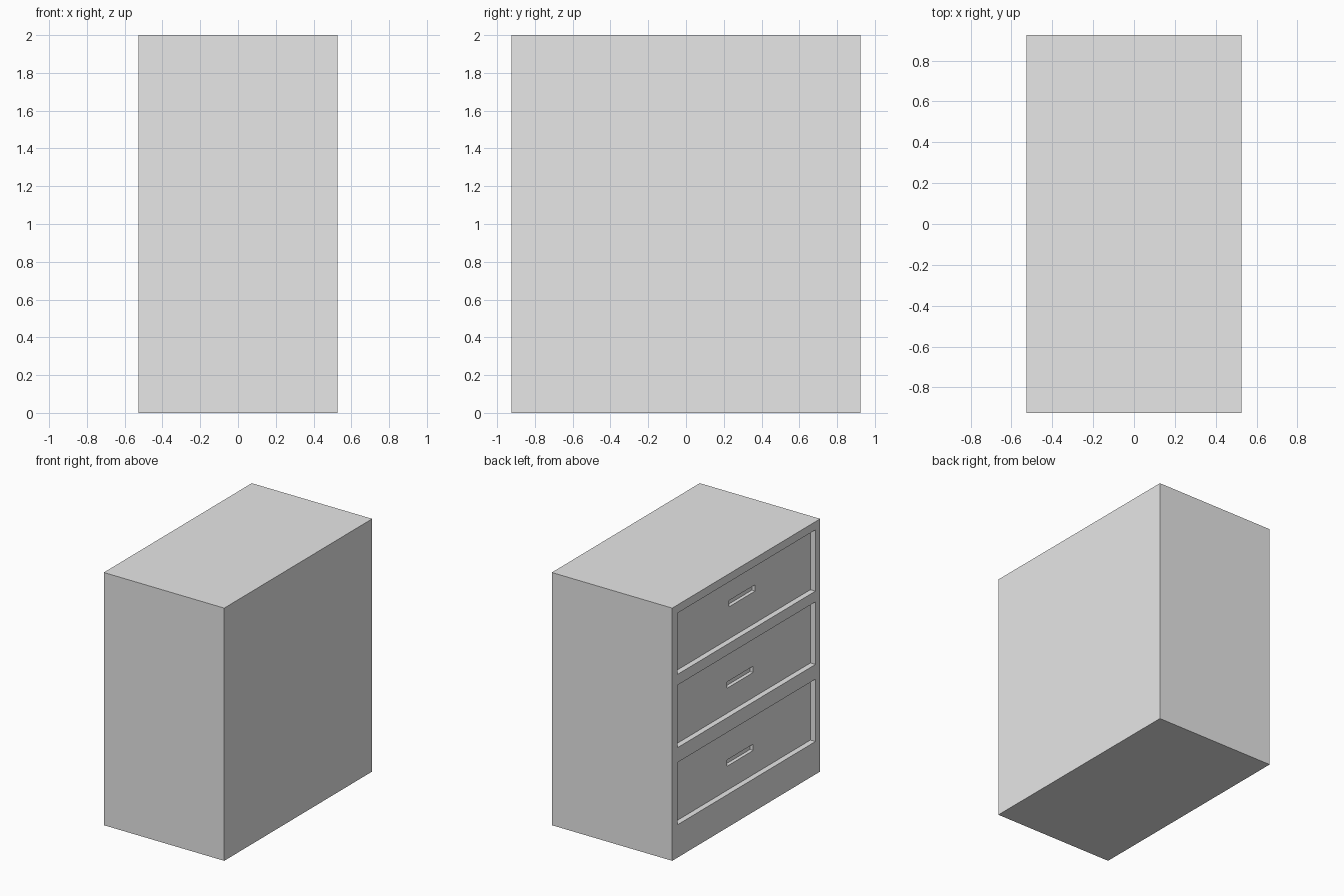
import bpy
import bmesh
from mathutils import Matrix, Vector

old = bpy.data.objects.get("Cube")
if old:
    bpy.data.objects.remove(old, do_unlink=True)

WIDTH, DEPTH, HEIGHT = 1.054, 1.85, 2.0
FACE_X = -WIDTH / 2            # side that carries the drawers
RECESS, GRIP = 0.044, 0.028    # drawer and finger-pull depths


def box_object(name, boxes):
    """One mesh made of boxes given as (low corner, high corner)."""
    bm = bmesh.new()
    for low, high in boxes:
        low, high = Vector(low), Vector(high)
        place = Matrix.Translation((low + high) / 2) @ Matrix.Diagonal((*(high - low), 1))
        bmesh.ops.create_cube(bm, size=1, matrix=place)
    mesh = bpy.data.meshes.new(name)
    bm.to_mesh(mesh)
    bm.free()
    obj = bpy.data.objects.new(name, mesh)
    bpy.context.collection.objects.link(obj)
    return obj


def carve(target, name, boxes):
    """Cut the boxes out of the target and discard the cutter."""
    cutter = box_object(name, boxes)
    cutter.hide_render = True
    mod = target.modifiers.new(name, "BOOLEAN")
    mod.operation, mod.solver, mod.object = "DIFFERENCE", "EXACT", cutter
    bpy.context.view_layer.objects.active = target
    bpy.ops.object.modifier_apply(modifier=name)
    bpy.data.objects.remove(cutter, do_unlink=True)


# Cabinet body
cabinet = box_object("drawer_cabinet", [((FACE_X, -DEPTH / 2, 0), (-FACE_X, DEPTH / 2, HEIGHT))])

# Drawer rows: bottom, top, finger-pull centre height, finger-pull centre y
rows = [(1.45, 1.935, 1.728, -0.01), (0.87, 1.365, 1.093, 0.015), (0.26, 0.753, 0.476, 0.015)]
front = FACE_X - 0.1
panel = FACE_X + RECESS

# Recessed drawer fronts
carve(cabinet, "drawer_recesses",
      [((front, -0.866, low), (panel, 0.858, high)) for low, high, _, _ in rows])

# Finger pulls sunk into each drawer front
carve(cabinet, "finger_pulls",
      [((front, y - 0.165, z - 0.025), (panel + GRIP, y + 0.165, z + 0.025))
       for _, _, z, y in rows])

# Plain grey finish
grey = bpy.data.materials.new("light_grey")
grey.use_nodes = True
colour = (0.8, 0.8, 0.8, 1)
grey.diffuse_color = colour
grey.node_tree.nodes["Principled BSDF"].inputs["Base Color"].default_value = colour
cabinet.data.materials.clear()
cabinet.data.materials.append(grey)
for poly in cabinet.data.polygons:
    poly.material_index = 0
